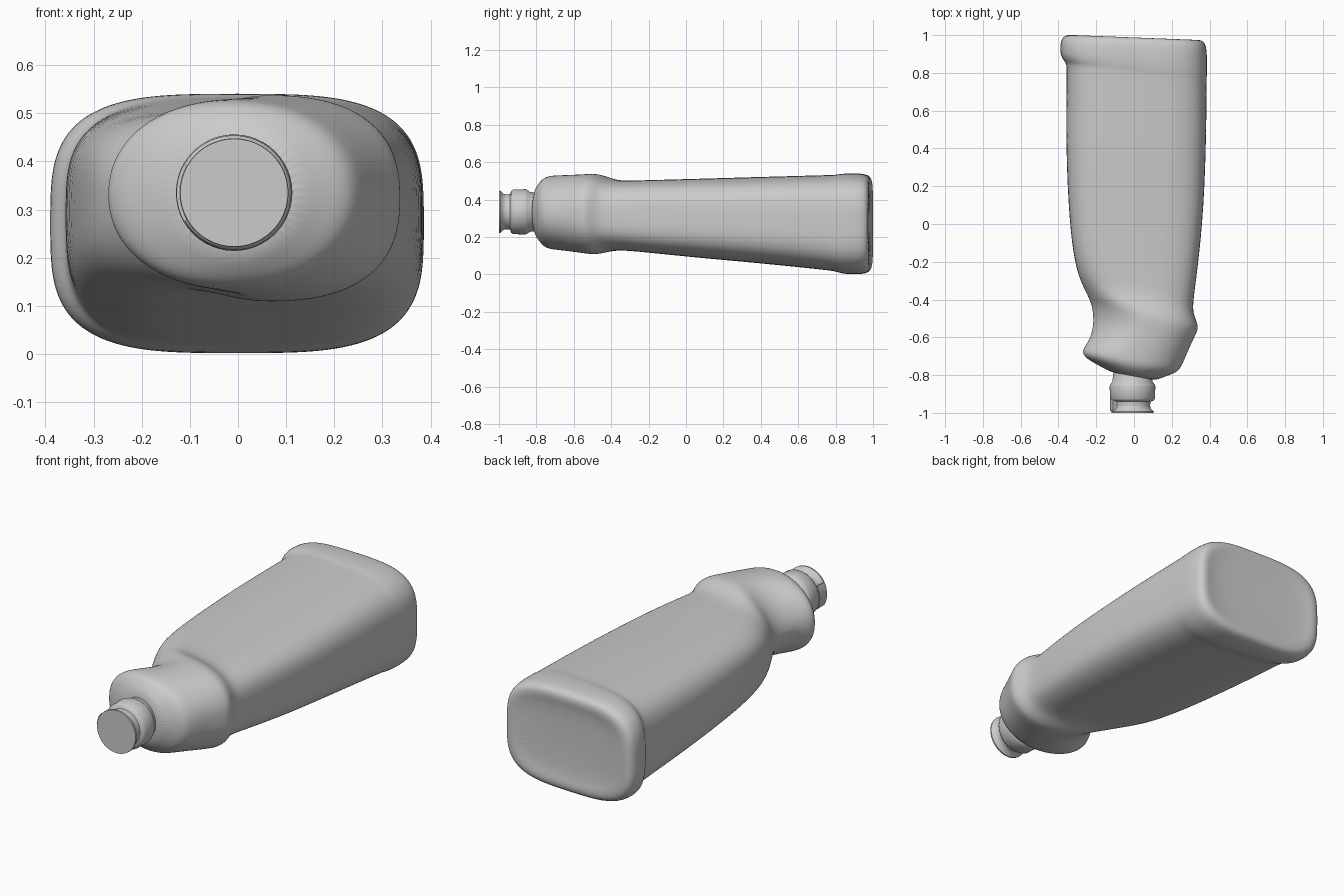
import bpy, bmesh, math

if "Cube" in bpy.data.objects:
    bpy.data.objects.remove(bpy.data.objects["Cube"])

plastic = bpy.data.materials.new("grey plastic")
plastic.use_nodes = True
GREY = (0.6, 0.6, 0.6, 1)
plastic.diffuse_color = GREY
plastic.node_tree.nodes["Principled BSDF"].inputs["Base Color"].default_value = GREY


def loft(name, rings):
    """Skin a row of closed rings and cap both ends."""
    bm = bmesh.new()
    loops = [[bm.verts.new(p) for p in ring] for ring in rings]
    for a, b in zip(loops, loops[1:]):
        for i in range(len(a)):
            j = (i + 1) % len(a)
            bm.faces.new((a[i], a[j], b[j], b[i]))
    bm.faces.new(loops[0])
    bm.faces.new(loops[-1])
    bmesh.ops.recalc_face_normals(bm, faces=bm.faces)
    mesh = bpy.data.meshes.new(name)
    bm.to_mesh(mesh)
    bm.free()
    obj = bpy.data.objects.new(name, mesh)
    bpy.context.collection.objects.link(obj)
    mesh.materials.append(plastic)
    return obj


def shade(obj, degrees):
    bpy.ops.object.select_all(action="DESELECT")
    obj.select_set(True)
    bpy.context.view_layer.objects.active = obj
    bpy.ops.object.shade_smooth_by_angle(angle=math.radians(degrees))


def power(value, n):
    return math.copysign(abs(value) ** (2 / n), value)


def section(lx, ly, rx, ry, low, high, right_n=3.4, left_n=None, count=48):
    """Slanted superellipse ring between a left-hand and a right-hand point."""
    ring = []
    for i in range(count):
        a = math.tau * (i + 0.5) / count
        n = right_n if math.cos(a) > 0 else (left_n or right_n)
        u, v = power(math.cos(a), n), power(math.sin(a), n)
        t = (u + 1) / 2
        ring.append((lx + (rx - lx) * t, ly + (ry - ly) * t,
                     (low + high) / 2 + (high - low) / 2 * v))
    return ring


# Body: left x, y, right x, y, bottom z, top z, roundness (right, left)
shoulder = [
    (-.115, -.79, .11, -.835, .22, .45, 2),
    (-.175, -.755, .165, -.805, .175, .495, 2),
    (-.26, -.71, .235, -.785, .14, .525, 2.1),
    (-.28, -.67, .26, -.735, .133, .53, 2.2),
    (-.23, -.61, .295, -.65, .125, .532, 2.3, 1.9),
    (-.212, -.52, .33, -.58, .114, .536, 2.4, 1.6),
    (-.222, -.43, .342, -.545, .106, .54, 2.5, 1.7),
    (-.245, -.38, .325, -.5, .115, .53, 2.7, 2),
    (-.285, -.3, .308, -.45, .131, .5, 3, 2.6),
]
barrel = [
    (-.315, -.2, .325, -.33, .125, .503),
    (-.342, 0, .365, 0, .095, .51),
    (-.362, .4, .382, .4, .06, .522),
    (-.356, .82, .385, .72, .022, .532),
    (-.358, .855, .385, .765, .016, .533),
    (-.392, .885, .387, .81, .001, .542),
    (-.392, .965, .387, .935, 0, .541),
    (-.37, 1, .368, .972, .018, .525),
    (-.325, 1.003, .33, .977, .06, .485),
    (-.27, .985, .27, .962, .11, .435),
]
body = loft("bottle_body", [section(*row) for row in shoulder + barrel])
subdivide = body.modifiers.new("smooth", "SUBSURF")
subdivide.levels = subdivide.render_levels = 2
shade(body, 180)

# Neck and cap: turned profile of (y, radius)
CENTRE_X, CENTRE_Z = -.008, .335
profile = [
    (-.78, .1), (-.835, .107), (-.85, .118), (-.86, .121), (-.925, .119),
    (-.935, .112), (-.94, .096), (-.96, .093), (-.975, .096),
    (-.985, .106), (-.992, .113), (-1, .112),
]
cap = loft("neck_and_cap", [
    [(CENTRE_X + r * math.cos(math.tau * i / 48), y,
      CENTRE_Z + r * math.sin(math.tau * i / 48)) for i in range(48)]
    for y, r in profile])
shade(cap, 40)

# Curved hinge strip on the right-hand side of the cap
strip = []
for y in (-.99, -.93):
    arc = [(r, math.pi + s * .13) for r, steps in
           ((.12, range(-4, 5)), (.09, range(4, -5, -1))) for s in steps]
    strip.append([(CENTRE_X + r * math.cos(a), y, CENTRE_Z + r * math.sin(a))
                  for r, a in arc])
shade(loft("cap_hinge", strip), 40)
